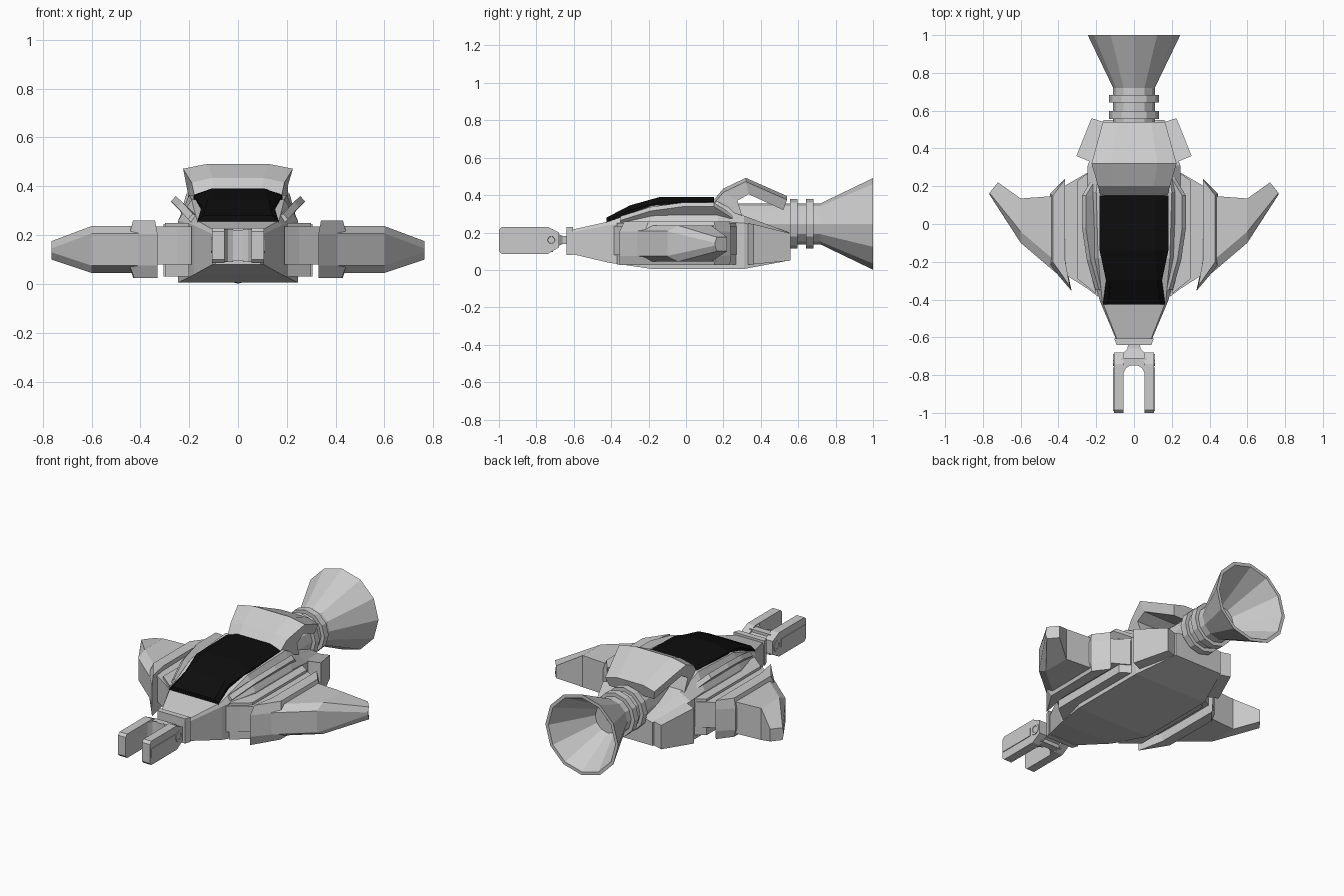
import bpy, bmesh
from math import cos, sin, pi


def finish(name, bm, mirror=False, mat=None):
    bmesh.ops.remove_doubles(bm, verts=bm.verts, dist=1e-5)
    bmesh.ops.recalc_face_normals(bm, faces=bm.faces)
    me = bpy.data.meshes.new(name)
    bm.to_mesh(me)
    bm.free()
    ob = bpy.data.objects.new(name, me)
    bpy.context.collection.objects.link(ob)
    if mirror:
        ob.modifiers.new("mirror", 'MIRROR')
    if mat:
        me.materials.append(mat)
    return ob


def loft(name, sections, mirror=False, mat=None, ring=False):
    """Skin closed cross-sections; cap the ends, or join last to first if ring."""
    bm = bmesh.new()
    rows = [[bm.verts.new(p) for p in s] for s in sections]
    n = len(rows[0])
    pairs = list(zip(rows, rows[1:])) + ([(rows[-1], rows[0])] if ring else [])
    for a, b in pairs:
        for i in range(n):
            j = (i + 1) % n
            bm.faces.new((a[i], a[j], b[j], b[i]))
    if not ring:
        bm.faces.new(rows[0])
        bm.faces.new(rows[-1])
    return finish(name, bm, mirror, mat)


def prism(name, outline, z0, z1, mirror=False):
    return loft(name, [[(x, y, z) for x, y in outline] for z in (z0, z1)], mirror)


def sym(y, half):
    """Symmetric cross-section at y from right-hand (x, z) points."""
    return [(x, y, z) for x, z in half] + [(-x, y, z) for x, z in reversed(half)]


def turned(name, profile, axis_z, sides=12, ring=False):
    """Revolve (radius, y) points about a line along y."""
    secs = [[(r * cos(2 * pi * i / sides), y, axis_z + r * sin(2 * pi * i / sides))
             for i in range(sides)] for r, y in profile]
    return loft(name, secs, ring=ring)


black = bpy.data.materials.new("black_glass")
black.diffuse_color = (0.004, 0.004, 0.004, 1)

# Main hull: y, lower half width, bottom, shoulder, top half width, top
loft("hull", [sym(y, [(w, zb), (w, zs), (wt, zt)]) for y, w, zb, zs, wt, zt in (
    (-0.61, 0.095, 0.085, 0.2, 0.09, 0.215),
    (-0.41, 0.18, 0.038, 0.24, 0.168, 0.26),
    (-0.18, 0.245, 0.005, 0.26, 0.19, 0.345),
    (0.17, 0.245, 0.005, 0.26, 0.2, 0.365),
    (0.31, 0.245, 0.005, 0.25, 0.18, 0.29),
    (0.55, 0.16, 0.05, 0.19, 0.12, 0.2))])

# Black canopy
loft("canopy", [sym(y, [(w, z0), (w, z1), (wt, z2)]) for y, w, z0, z1, wt, z2 in (
    (-0.425, 0.165, 0.248, 0.262, 0.14, 0.28),
    (-0.30, 0.148, 0.27, 0.32, 0.125, 0.345),
    (-0.14, 0.182, 0.33, 0.36, 0.11, 0.39),
    (0.15, 0.182, 0.34, 0.365, 0.11, 0.39))], mat=black)

# Flared rails beside the canopy
inner = [(0.175, -0.37, 0.25), (0.245, -0.2, 0.33), (0.25, 0.16, 0.335), (0.19, 0.24, 0.275)]
outer = [(0.195, -0.36, 0.24), (0.272, -0.17, 0.335), (0.272, 0.13, 0.34), (0.215, 0.22, 0.255)]
loft("canopy_rail", [
    [(0.17, y, 0.28), (x - 0.02, y, z + 0.022), (x, y, z), (0.19, y, 0.25)]
    for x, y, z in ((0.205, -0.35, 0.265), (0.25, -0.19, 0.315), (0.275, -0.02, 0.338),
                    (0.275, 0.15, 0.338), (0.215, 0.25, 0.275))], mirror=True)

# Arched hood behind the canopy: top y, z, half width; lower y, z, half width
loft("rear_hood", [
    [(-wb, yb, zb), (-w, y, z - 0.02), (-0.55 * w, y, z),
     (0.55 * w, y, z), (w, y, z - 0.02), (wb, yb, zb)]
    for y, z, w, yb, zb, wb in (
        (0.14, 0.365, 0.175, 0.30, 0.29, 0.20),
        (0.20, 0.435, 0.19, 0.275, 0.37, 0.205),
        (0.32, 0.492, 0.225, 0.335, 0.405, 0.205),
        (0.54, 0.395, 0.165, 0.52, 0.32, 0.15))])

# Rear side plates
loft("rear_side_plate", [
    [(0.22, 0.325, 0.03), (0.305, 0.36, 0.03), (0.305, 0.36, 0.245), (0.22, 0.325, 0.25)],
    [(0.145, 0.535, 0.05), (0.225, 0.56, 0.05), (0.225, 0.56, 0.195), (0.145, 0.535, 0.195)]],
    mirror=True)

# Wing root block, stepped outward
prism("wing_root", [(0.19, -0.385), (0.25, -0.34), (0.36, -0.27), (0.37, 0.2),
                    (0.25, 0.27), (0.19, 0.26)], 0.08, 0.235, mirror=True)
prism("wing_root_plate", [(0.2, -0.37), (0.3, -0.29), (0.3, 0.23), (0.2, 0.3)],
      0.03, 0.25, mirror=True)

# Collar between root and wing
loft("wing_collar", [[(x, y, z) for x, y in pts] for z, pts in (
    (0.025, [(0.33, -0.355), (0.425, -0.2), (0.43, 0.15), (0.365, 0.235), (0.365, -0.19)]),
    (0.075, [(0.33, -0.355), (0.445, -0.22), (0.445, 0.16), (0.365, 0.24), (0.365, -0.2)]),
    (0.205, [(0.33, -0.355), (0.445, -0.22), (0.445, 0.16), (0.365, 0.24), (0.365, -0.2)]),
    (0.26, [(0.34, -0.33), (0.43, -0.2), (0.43, 0.15), (0.365, 0.235), (0.365, -0.19)]))],
    mirror=True)

# Swept wings: x, front y, rear y, bottom, top, leading edge bevel
loft("wing", [
    [(x, yf, z0 + 0.03), (x, yf, z1 - 0.03), (x, yf + c, z1),
     (xb, yb, z1), (xb, yb, z0), (x, yf + c, z0)]
    for x, xb, yf, yb, z0, z1, c in (
        (0.40, 0.40, -0.27, 0.15, 0.045, 0.237, 0.06),
        (0.60, 0.60, -0.10, 0.135, 0.045, 0.237, 0.06),
        (0.765, 0.72, 0.155, 0.22, 0.10, 0.175, 0.01))], mirror=True)

# Rear thruster: barrel, rings, hollow bell
turned("thruster_barrel", [(0.11, 0.2), (0.11, 0.74)], 0.246)
for k, y in enumerate((0.557, 0.642)):
    turned(f"thruster_ring_{k + 1}", [(0.132, y), (0.132, y + 0.04)], 0.246)
turned("thruster_bell", [(0.11, 0.72), (0.245, 1.0), (0.225, 1.0), (0.085, 0.75),
                         (0.01, 0.75), (0.01, 0.72)], 0.246, ring=True)

# Nose plate and neck
prism("nose_plate", [(-0.092, -0.64), (0.092, -0.64), (0.105, -0.605), (-0.105, -0.605)],
      0.08, 0.23)
loft("fork_neck", [sym(y, [(w, 0.16 - h), (w, 0.16 + h)]) for y, w, h in (
    (-0.63, 0.03, 0.02), (-0.66, 0.035, 0.022), (-0.715, 0.085, 0.045))])

# Fork: bridge, prongs with a recessed strip on each side, pivots
prism("fork_bridge", [(-0.07, -0.71), (0.07, -0.71), (0.07, -0.75), (-0.07, -0.75)],
      0.095, 0.22)
side = [(-0.985, 0.085), (-0.74, 0.085), (-0.68, 0.12), (-0.68, 0.2), (-0.74, 0.23), (-0.985, 0.23)]
prong = bmesh.new()
a, b = ([prong.verts.new((x, y, z)) for y, z in [(-1.0, 0.1)] + side[0:] + [(-1.0, 0.215)]]
        for x in (0.055, 0.107))
prong.faces.new(a)
prong.faces.new(b)
for i in range(len(a)):
    j = (i + 1) % len(a)
    prong.faces.new((a[i], a[j], b[j], b[i]))
finish("fork_prong", prong, mirror=True)
prism("fork_inner_corner", [(0.02, -0.75), (0.042, -0.762), (0.056, -0.79), (0.06, -0.75)],
      0.09, 0.225, mirror=True)
loft("fork_side_strip", [[(x, -0.99, 0.135), (x, -0.76, 0.135), (x, -0.76, 0.185),
                          (x, -0.99, 0.185)] for x in (0.104, 0.111)], mirror=True)
loft("fork_pivot", [[(x, -0.72 + r * cos(i * pi / 6), 0.16 + r * sin(i * pi / 6))
                     for i in range(12)] for x, r in ((0.1, 0.033), (0.111, 0.033), (0.111, 0.02),
                                                      (0.108, 0.018))], mirror=True)
